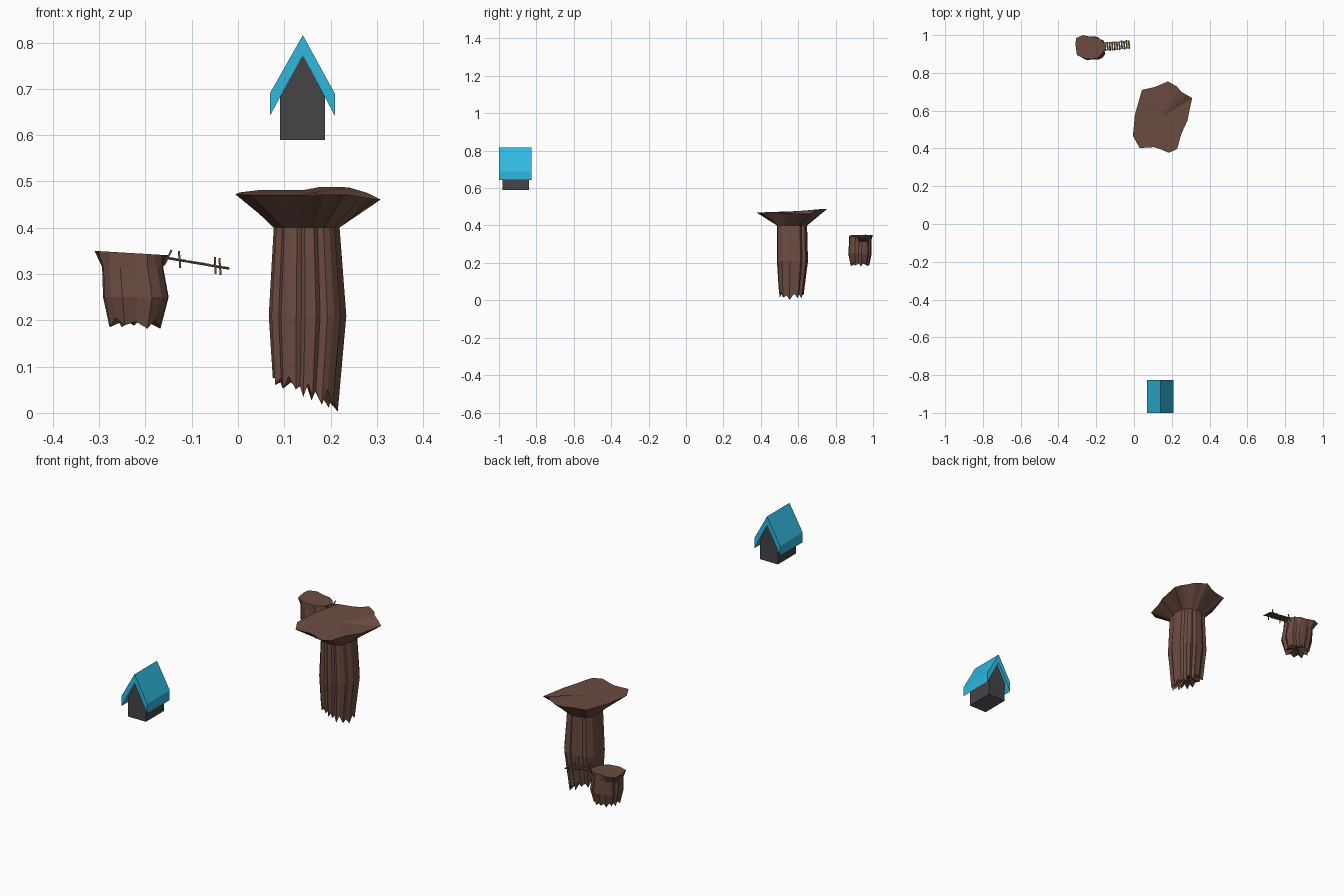
import bpy, bmesh, math, random
from mathutils import Vector, Matrix

if "Cube" in bpy.data.objects:
    bpy.data.objects.remove(bpy.data.objects["Cube"])

random.seed(4)


def material(name, rgb):
    m = bpy.data.materials.new(name)
    m.diffuse_color = (*rgb, 1)
    m.use_nodes = True
    m.node_tree.nodes["Principled BSDF"].inputs["Base Color"].default_value = m.diffuse_color
    return m


EARTH = material("earth_brown", (0.150, 0.072, 0.053))
ROOF = material("sky_blue", (0.030, 0.480, 0.740))
WALL = material("charcoal", (0.060, 0.057, 0.064))
FLOOR = material("warm_grey", (0.115, 0.102, 0.102))
WOOD = material("weathered_wood", (0.150, 0.095, 0.052))


def finish(name, bm, *mats):
    bmesh.ops.recalc_face_normals(bm, faces=bm.faces)
    me = bpy.data.meshes.new(name)
    bm.to_mesh(me)
    bm.free()
    for m in mats:
        me.materials.append(m)
    ob = bpy.data.objects.new(name, me)
    bpy.context.collection.objects.link(ob)
    return ob


def prism(name, profile, y0, y1, *mats):
    """Extrude an x-z profile along y."""
    bm = bmesh.new()
    face = bm.faces.new([bm.verts.new((x, y0, z)) for x, z in profile])
    new = bmesh.ops.extrude_face_region(bm, geom=[face])["geom"]
    for v in new:
        if isinstance(v, bmesh.types.BMVert):
            v.co.y = y1
    return finish(name, bm, *mats)


def island(name, rim, rim_z, top_z, rings, tooth_z, groove):
    """Rim outline lofted down through elliptical rings to a jagged underside."""
    # add a midpoint to every rim edge so the rock has finer facets
    pts = []
    for i, p in enumerate(rim):
        q = rim[(i + 1) % len(rim)]
        pts += [p, ((p[0] + q[0]) / 2, (p[1] + q[1]) / 2)]
    n = len(pts)
    cx, cy, rx, ry = rings[0][:4]
    angles = [math.atan2((y - cy) / ry, (x - cx) / rx) for x, y in pts]
    dents = [1 - groove * (i % 4 == 1) - random.uniform(0, groove * .4) for i in range(n)]
    bm = bmesh.new()
    loops = [[bm.verts.new((x, y, rim_z(x, y))) for x, y in pts]]
    for k, (cx, cy, rx, ry, z) in enumerate(rings):
        loop = []
        for i, a in enumerate(angles):
            # slightly squared ellipse
            c, s = math.cos(a), math.sin(a)
            r = dents[i] / (abs(c) ** 2.6 + abs(s) ** 2.6) ** (1 / 2.6)
            x, y = cx + rx * r * c, cy + ry * r * s
            last = k == len(rings) - 1
            loop.append(bm.verts.new((x, y, tooth_z(i, x) if last else z)))
        loops.append(loop)
    for a, b in zip(loops, loops[1:]):
        for i in range(n):
            j = (i + 1) % n
            bm.faces.new((a[i], a[j], b[j], b[i]))
    # top surface and hollowed underside
    cx, cy, _, _, z = rings[-1]
    for loop, co in ((loops[0], (rings[0][0], rings[0][1], top_z)), (loops[-1], (cx, cy, z))):
        mid = bm.verts.new(co)
        for i in range(n):
            bm.faces.new((loop[i], loop[(i + 1) % n], mid))
    return finish(name, bm, EARTH)


# large floating rock with a flared top
big_rim = [(-.006, .466), (.005, .58), (.042, .71), (.11, .725), (.18, .755),
           (.228, .727), (.25, .70), (.308, .667), (.282, .545), (.25, .476),
           (.228, .397), (.185, .377), (.138, .397), (.106, .407), (.03, .402)]


def big_teeth(i, x):
    base = max(0, .065 - .43 * (x - .07))
    return base + (0, .03, .012, .045)[i % 4] * random.uniform(.6, 1)


island("large_floating_rock", big_rim,
       lambda x, y: .476 + .035 * (y - .57) - .055 * max(0, x - .24) / .07 * .35 + .006 * (abs(x - .22) < .06) * (y > .6),
       .474,
       [(.149, .567, .073, .083, .40), (.151, .569, .086, .086, .21),
        (.146, .563, .072, .068, .09)],
       big_teeth, .10)

# small floating rock
small_rim = [(-.31, .947), (-.307, .984), (-.27, 1.0), (-.23, .99), (-.196, .988),
             (-.17, .974), (-.15, .942), (-.164, .905), (-.196, .876),
             (-.254, .873), (-.302, .894)]
island("small_floating_rock", small_rim,
       lambda x, y: .341 - .06 * (x + .16), .343,
       [(-.228, .93, .067, .062, .315), (-.221, .928, .072, .065, .25),
        (-.223, .928, .056, .052, .21)],
       lambda i, x: .182 + (0, .014, .005, .02)[i % 4] + .05 * max(0, -.2 - x), .10)

# rope bridge reaching out from the small rock
start, end = Vector((-.172, .937, .339)), Vector((-.02, .951, .313))
along = (end - start).normalized()
side = Vector((0, 0, 1)).cross(along).normalized()
up = along.cross(side)
rot = Matrix((along, side, up)).transposed().to_4x4()


def box(bm, centre, size, tilt=0.0):
    bmesh.ops.create_cube(bm, size=1, matrix=Matrix.Translation(centre) @ rot
                          @ Matrix.Rotation(tilt, 4, 'Y') @ Matrix.Diagonal((*size, 1)))


length = (end - start).length
bm = bmesh.new()
for i in range(12):
    c = start + along * (length * (i + .5) / 12) + side * random.uniform(-.003, .003)
    box(bm, c, (.0085, .046, .003), random.uniform(-.1, .1))
finish("bridge_planks", bm, WOOD)

bm = bmesh.new()
for s in (-.017, .017):
    box(bm, (start + end) / 2 + side * s - up * .002, (length, .003, .003))
finish("bridge_rails", bm, WOOD)

bm = bmesh.new()
for x, s, tilt in ((-.15, 1, .3), (-.128, -1, -.25), (-.051, -1, -.2), (-.037, 1, -.25)):
    c = start + along * ((x - start.x) / along.x) + side * s * .02
    box(bm, c, (.004, .004, .037), tilt)
finish("bridge_posts", bm, WOOD)

# house body with a lighter floor underneath
house = prism("house_walls",
              [(.091, .589), (.188, .589), (.188, .682), (.14, .771), (.091, .682)],
              -.98, -.84, WALL, FLOOR)
for f in house.data.polygons:
    if f.normal.z < -.9:
        f.material_index = 1

# steep overhanging roof
prism("house_roof",
      [(.069, .642), (.069, .690), (.14, .816), (.209, .690), (.209, .642), (.14, .772)],
      -1.0, -.826, ROOF)
